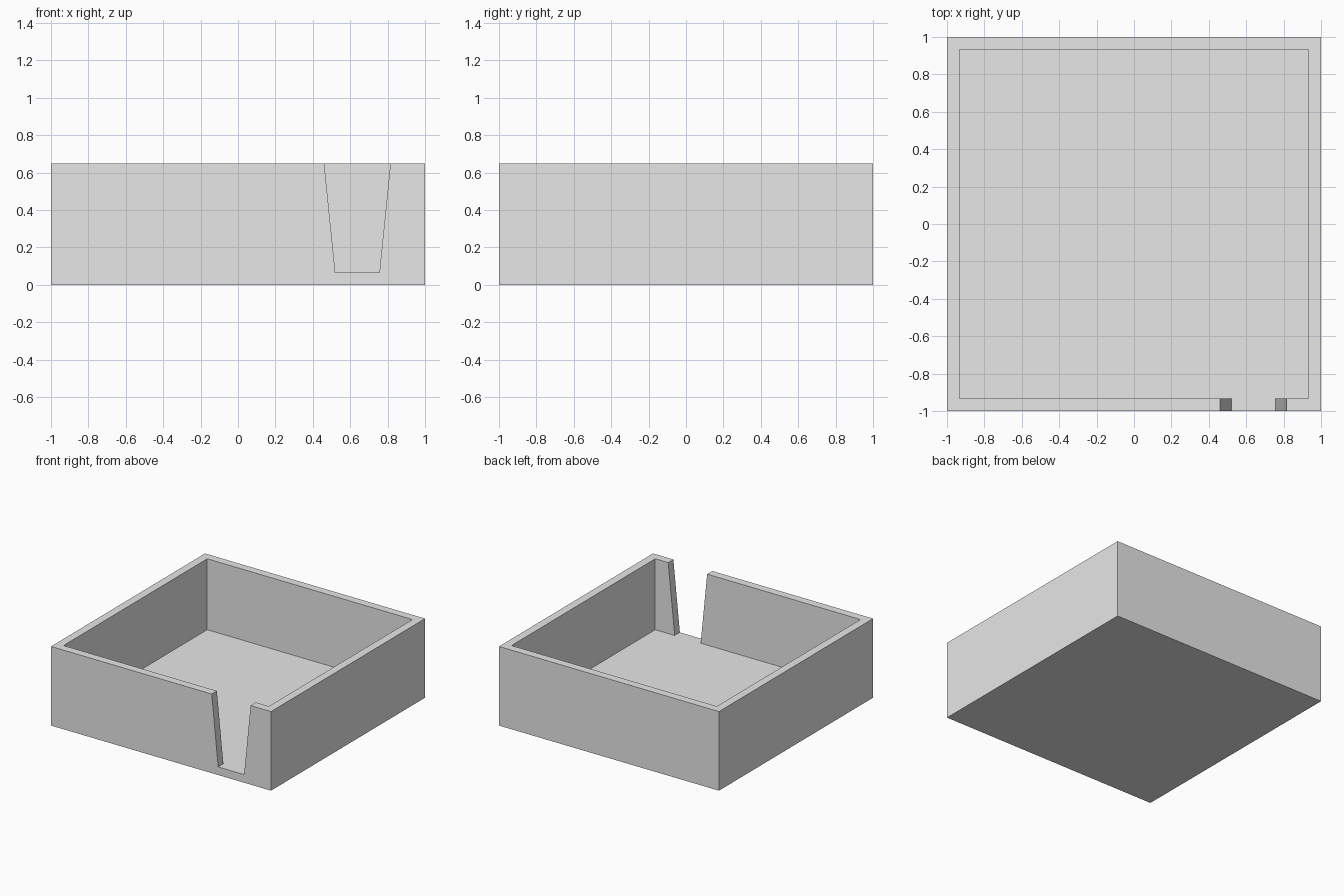
import bpy
import bmesh

if "Cube" in bpy.data.objects:
    bpy.data.objects.remove(bpy.data.objects["Cube"], do_unlink=True)

HEIGHT, WALL = 0.65, 0.067
INNER = 1 - WALL

# Plain grey finish
grey = bpy.data.materials.new("light_grey")
grey.use_nodes = True
grey.diffuse_color = (0.8, 0.8, 0.8, 1)
grey.node_tree.nodes["Principled BSDF"].inputs["Base Color"].default_value = (0.8, 0.8, 0.8, 1)


def prism(name, profile, y0, y1):
    """Solid made from an x-z outline drawn from y0 to y1."""
    bm = bmesh.new()
    face = bm.faces.new([bm.verts.new((x, y0, z)) for x, z in profile])
    moved = bmesh.ops.extrude_face_region(bm, geom=[face])["geom"]
    verts = [v for v in moved if isinstance(v, bmesh.types.BMVert)]
    bmesh.ops.translate(bm, verts=verts, vec=(0, y1 - y0, 0))
    bmesh.ops.recalc_face_normals(bm, faces=bm.faces)
    mesh = bpy.data.meshes.new(name)
    bm.to_mesh(mesh)
    bm.free()
    mesh.materials.append(grey)
    obj = bpy.data.objects.new(name, mesh)
    bpy.context.collection.objects.link(obj)
    return obj


def rectangle(half, bottom, top):
    return [(-half, bottom), (half, bottom), (half, top), (-half, top)]


def cut(target, cutter):
    """Subtract the cutter for good, then discard it."""
    cutter.hide_render = True
    mod = target.modifiers.new("cut", "BOOLEAN")
    mod.operation, mod.solver, mod.object = "DIFFERENCE", "EXACT", cutter
    bpy.context.view_layer.objects.active = target
    bpy.ops.object.modifier_apply(modifier=mod.name)
    bpy.data.objects.remove(cutter, do_unlink=True)


# Square open tray
tray = prism("tray", rectangle(1, 0, HEIGHT), -1, 1)
cut(tray, prism("cavity_cutter", rectangle(INNER, WALL, HEIGHT + 0.2), -INNER, INNER))

# Tapered notch through the front wall, down to floor level
centre, low, high = 0.638, 0.118, 0.177
rise = 0.2
flare = high + (high - low) * rise / (HEIGHT - WALL)
notch = [(centre - low, WALL), (centre + low, WALL),
         (centre + flare, HEIGHT + rise), (centre - flare, HEIGHT + rise)]
cut(tray, prism("notch_cutter", notch, -1.1, -0.8))
